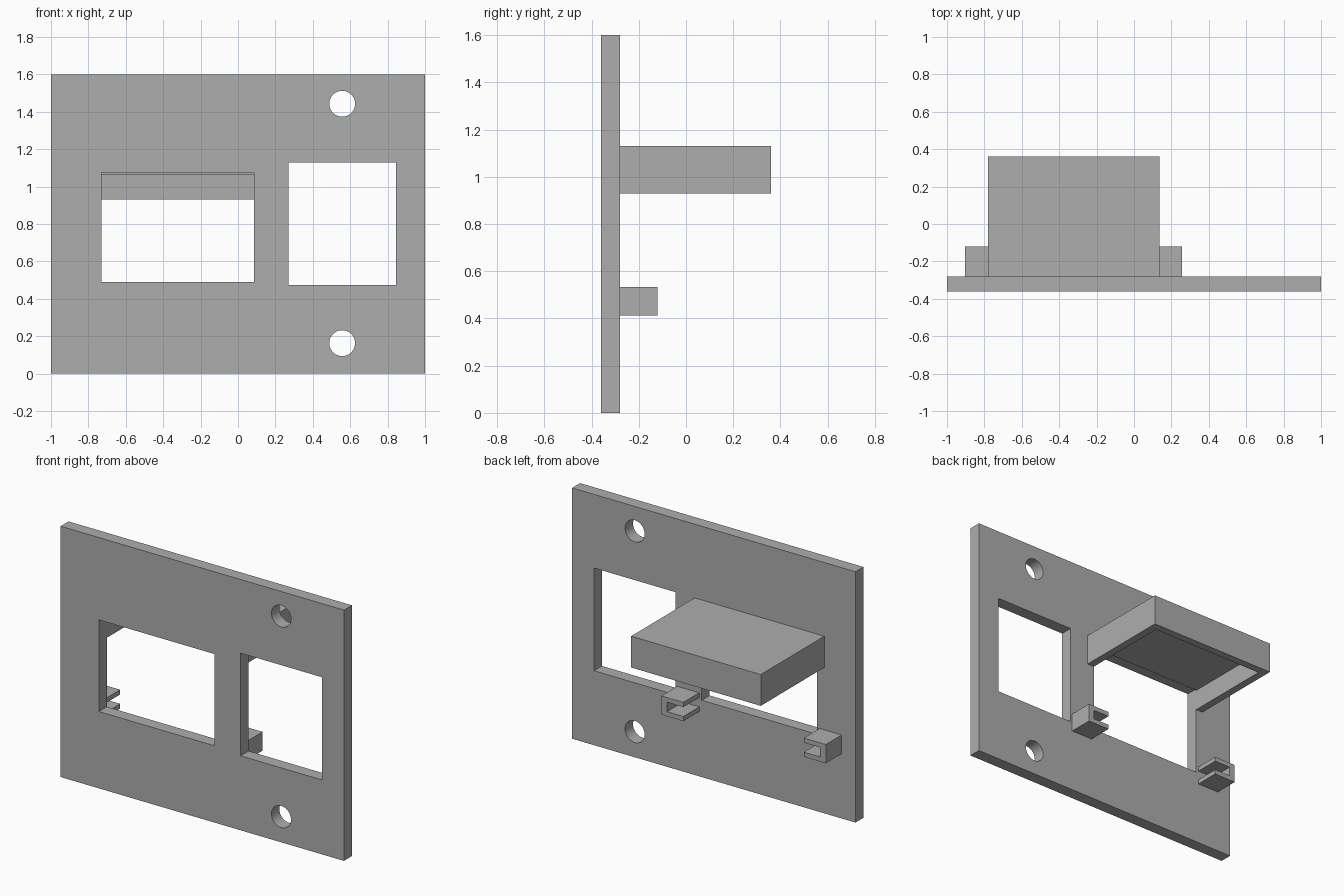
import bpy
import bmesh
from mathutils import Matrix, Vector

if "Cube" in bpy.data.objects:
    bpy.data.objects.remove(bpy.data.objects["Cube"], do_unlink=True)

grey = bpy.data.materials.new("plain grey")
grey.use_nodes = True
colour = (0.42, 0.42, 0.42, 1)
grey.diffuse_color = colour
grey.node_tree.nodes["Principled BSDF"].inputs["Base Color"].default_value = colour


def finish(name, bm):
    mesh = bpy.data.meshes.new(name)
    bm.to_mesh(mesh)
    bm.free()
    mesh.materials.append(grey)
    obj = bpy.data.objects.new(name, mesh)
    bpy.context.collection.objects.link(obj)
    return obj


def box(name, x, y, z):
    """Box from (low, high) pairs on each axis."""
    lo, hi = Vector((x[0], y[0], z[0])), Vector((x[1], y[1], z[1]))
    bm = bmesh.new()
    bmesh.ops.create_cube(bm, size=1, matrix=Matrix.Translation((lo + hi) / 2)
                          @ Matrix.Diagonal((*(hi - lo), 1)))
    return finish(name, bm)


def rod(name, x, z, radius):
    """Cylinder running front to back through the plate."""
    bm = bmesh.new()
    bmesh.ops.create_cone(bm, cap_ends=True, segments=48, radius1=radius, radius2=radius,
                          depth=0.4, matrix=Matrix.Translation((x, FRONT, z))
                          @ Matrix.Rotation(1.5707963, 4, "X"))
    return finish(name, bm)


def cut(obj, *cutters):
    """Subtract the cutters, then discard them."""
    bpy.context.view_layer.objects.active = obj
    for cutter in cutters:
        cutter.hide_render = True
        mod = obj.modifiers.new("cut", "BOOLEAN")
        mod.operation, mod.solver, mod.object = "DIFFERENCE", "EXACT", cutter
        bpy.ops.object.modifier_apply(modifier=mod.name)
        bpy.data.objects.remove(cutter, do_unlink=True)


FRONT, BACK = -0.36, -0.28
THROUGH = (-0.6, 0)
WINDOW = (-0.73, 0.085)
WALL = 0.05

# Face plate with two windows and two screw holes
plate = box("face_plate", (-1, 1), (FRONT, BACK), (0, 1.6))
cut(plate,
    box("wide_window", WINDOW, THROUGH, (0.49, 1.075)),
    box("square_window", (0.27, 0.845), THROUGH, (0.475, 1.13)),
    rod("upper_screw_hole", 0.557, 1.443, 0.069),
    rod("lower_screw_hole", 0.557, 0.163, 0.069))

# Hood behind the wide window, open below and towards the plate
hood = box("rear_hood", (WINDOW[0] - WALL, WINDOW[1] + WALL), (BACK, 0.36), (0.93, 1.13))
cut(hood, box("hood_cavity", WINDOW, (-0.5, 0.36 - WALL), (0.8, 1.065)))

# Pair of C-shaped clips opening towards each other
middle = sum(WINDOW) / 2
for side, name in ((-1, "right_clip"), (1, "left_clip")):
    def span(inner, outer):
        return sorted((middle + side * inner, middle + side * outer))
    clip = box(name, span(0.425, 0.58), (BACK, -0.12), (0.413, 0.533))
    cut(clip, box("clip_slot", span(0.3, 0.54), THROUGH, (0.443, 0.503)))
